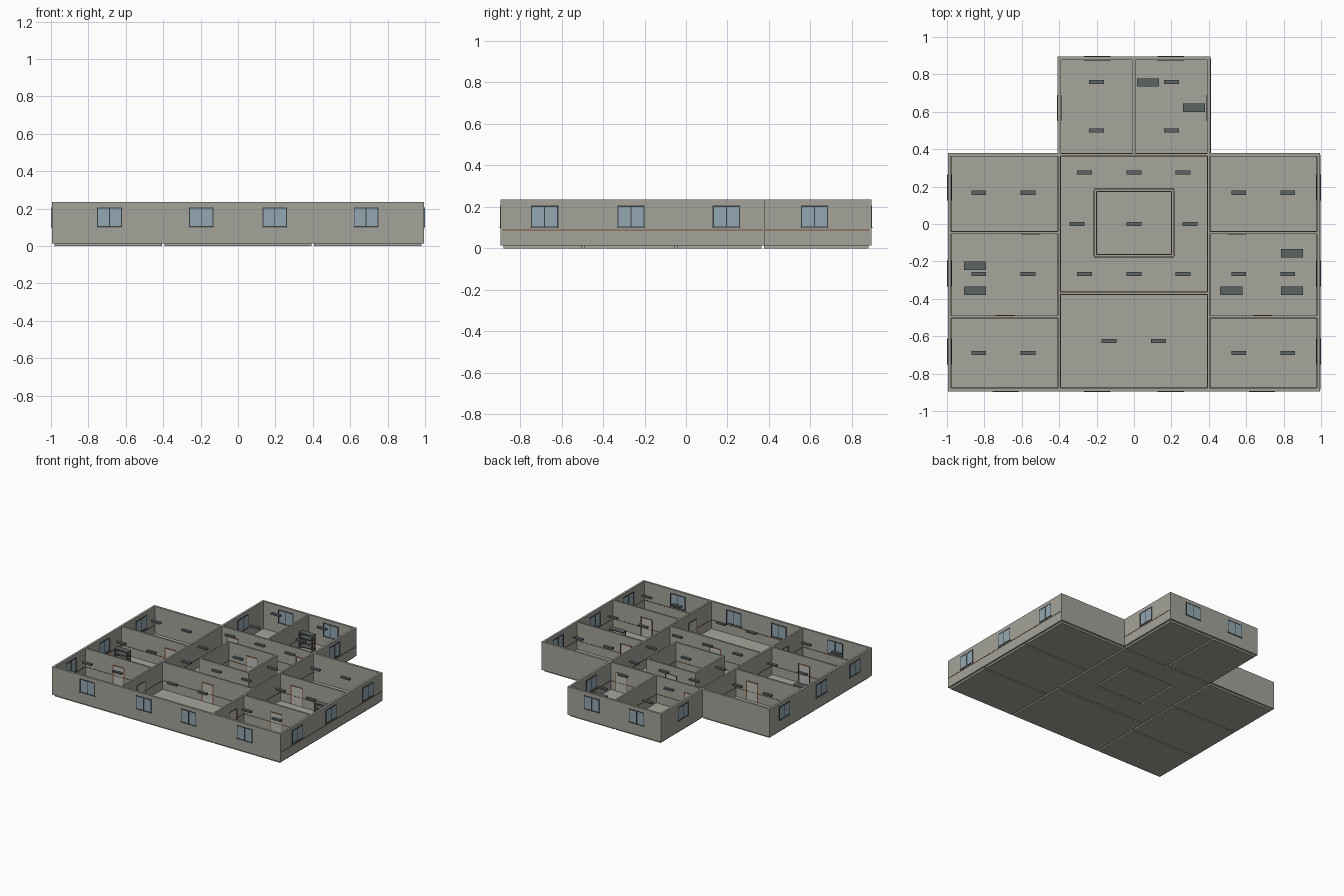
import bpy, bmesh
from mathutils import Matrix

if "Cube" in bpy.data.objects:
    bpy.data.objects.remove(bpy.data.objects["Cube"])


def material(name, rgb):
    m = bpy.data.materials.new(name)
    m.diffuse_color = (*rgb, 1)
    m.use_nodes = True
    m.node_tree.nodes["Principled BSDF"].inputs["Base Color"].default_value = m.diffuse_color
    return m


WALL = material("warm grey plaster", (0.37, 0.37, 0.33))
FLOOR = material("floor grey", (0.38, 0.38, 0.34))
DARK = material("dark slate", (0.11, 0.125, 0.125))
FRAME = material("frame charcoal", (0.045, 0.05, 0.055))
GLASS = material("blue grey glass", (0.29, 0.39, 0.45))
WOOD = material("brown wood", (0.2, 0.075, 0.035))
DOOR = material("pale door", (0.5, 0.5, 0.46))


def build(name, boxes, mat):
    """One object from boxes given as (x0, x1, y0, y1, z0, z1)."""
    bm = bmesh.new()
    for x0, x1, y0, y1, z0, z1 in boxes:
        mtx = Matrix.Translation(((x0 + x1) / 2, (y0 + y1) / 2, (z0 + z1) / 2))
        bmesh.ops.create_cube(bm, size=1, matrix=mtx @ Matrix.Diagonal((x1 - x0, y1 - y0, z1 - z0, 1)))
    me = bpy.data.meshes.new(name)
    bm.to_mesh(me)
    bm.free()
    me.materials.append(mat)
    ob = bpy.data.objects.new(name, me)
    bpy.context.collection.objects.link(ob)
    return ob


def along(axis, line, a, b, half, z0, z1):
    """Box running from a to b along an axis, centred on a wall line."""
    if axis == "x":
        return (a, b, line - half, line + half, z0, z1)
    return (line - half, line + half, a, b, z0, z1)


Z0, TOP, T = 0.014, 0.235, 0.0085
X, W, B, M, S = 0.987, 0.4, 0.886, 0.37, -0.886   # wall centre lines

# Walls: axis, line position, start, end
outer = [("x", S, -X - T, X + T), ("x", B, -W - T, W + T)]
inner = [("x", M, -W, W), ("y", 0, M, B), ("x", -0.37, -W, W),
         ("x", 0.18, -0.215, 0.215), ("x", -0.17, -0.215, 0.215)]
for s in (-1, 1):
    outer += [("y", s * X, S - T, M + T), ("y", s * W, M, B + T)]
    lo, hi = sorted((s * W, s * (X + T)))
    outer.append(("x", M, lo, hi))
    lo, hi = sorted((s * W, s * X))
    inner += [("y", s * W, S, M), ("x", -0.046, lo, hi), ("x", -0.497, lo, hi),
              ("y", s * 0.207, -0.17, 0.18)]
build("outer_walls", [along(*w, T, Z0, TOP) for w in outer], WALL)
build("inner_walls", [along(*w, T * 0.8, Z0, TOP) for w in inner], WALL)

# Separate floor slab for each room, leaving grooves below the walls
g = 0.006
rooms = [(-W, W, S, -0.37), (-W, 0, M, B), (0, W, M, B), (-0.207, 0.207, -0.17, 0.18)]
for s in (-1, 1):
    lo, hi = sorted((s * W, s * X))
    rooms += [(lo, hi, a, b) for a, b in ((S, -0.497), (-0.497, -0.046), (-0.046, M))]
slabs = [(a + g, b - g, c + g, d - g, 0, 0.02) for a, b, c, d in rooms]
# Corridor ring around the central room
h = 0.207 + g
slabs += [(-W + g, W - g, 0.18 + g, M - g, 0, 0.02), (-W + g, W - g, -0.37 + g, -0.17 - g, 0, 0.02),
          (-W + g, -h, -0.17 - g, 0.18 + g, 0, 0.02), (h, W - g, -0.17 - g, 0.18 + g, 0, 0.02)]
build("room_floors", slabs, FLOOR)

# Thin wooden rail on the inner walls and on both sides of the right wall
rails = [along(*w, T * 0.8 + 0.002, 0.087, 0.091) for w in inner]
rails += [along("y", X, S, M, T + 0.002, 0.087, 0.091),
          along("y", W, M, B, T + 0.002, 0.087, 0.091),
          along("y", -X + 0.003, S, M, T, 0.087, 0.091),
          along("x", S + 0.003, -X, X, T, 0.087, 0.091)]
build("wall_rails", rails, WOOD)

# Windows: axis, wall line, centre along the wall
windows = [("x", S, c) for c in (-0.687, -0.196, 0.196, 0.685)]
windows += [("x", B, c) for c in (-0.196, 0.196)]
for s in (-1, 1):
    windows += [("y", s * X, c) for c in (-0.682, -0.265, 0.195)] + [("y", s * W, 0.62)]
panes, frames, sills = [], [], []
for ax, line, c in windows:
    l, r, d, f = c - 0.066, c + 0.066, T + 0.003, 0.005
    panes.append(along(ax, line, l, r, T + 0.0015, 0.103, 0.205))
    frames += [along(ax, line, l, l + f, d, 0.103, 0.205),
               along(ax, line, r - f, r, d, 0.103, 0.205),
               along(ax, line, c - 0.002, c + 0.002, d, 0.103, 0.205),
               along(ax, line, l, r, d, 0.2, 0.206),
               along(ax, line, l, r, d, 0.102, 0.106)]
    sills.append(along(ax, line, l - 0.004, r + 0.004, T + 0.0045, 0.098, 0.102))
build("window_glass", panes, GLASS)
build("window_frames", frames, FRAME)
build("window_sills", sills, DARK)

# Doors: axis, wall line, centre along the wall
doors = [("x", 0.18, 0), ("x", -0.37, 0), ("x", M, -0.3), ("x", M, 0.3)]
for s in (-1, 1):
    doors += [("x", -0.497, s * 0.687), ("y", s * W, -0.645), ("x", -0.046, s * 0.55)]
leaves, jambs = [], []
for ax, line, c in doors:
    l, r, d = c - 0.045, c + 0.045, T + 0.001
    leaves.append(along(ax, line, l, r, T - 0.0005, 0.02, 0.165))
    jambs += [along(ax, line, l - 0.006, l, d, 0.02, 0.17),
              along(ax, line, r, r + 0.006, d, 0.02, 0.17),
              along(ax, line, l, r, d, 0.164, 0.17)]
build("door_leaves", leaves, DOOR)
build("door_frames", jambs, WOOD)

# Hanging light bars
lamps = [(x, y) for x in (-0.83, -0.567, 0.56, 0.822) for y in (0.167, -0.267, -0.69)]
lamps += [(x, y) for x in (-0.264, 0, 0.262) for y in (0.275, -0.267)]
lamps += [(x, 0) for x in (-0.305, 0, 0.3)] + [(-0.133, -0.625), (0.13, -0.625)]
lamps += [(x, y) for x in (-0.2, 0.2) for y in (0.5, 0.76)]
build("ceiling_lights", [(x - 0.04, x + 0.04, y - 0.011, y + 0.011, 0.22, 0.233)
                         for x, y in lamps], DARK)


def furniture(name, spots, levels):
    """Dark boards on wooden posts."""
    boards, posts = [], []
    for x, y in spots:
        boards += [(x - 0.059, x + 0.059, y - 0.022, y + 0.022, z - 0.008, z) for z in levels]
        posts += [(x + sx * 0.054 - 0.004, x + sx * 0.054 + 0.004,
                   y + sy * 0.017 - 0.004, y + sy * 0.017 + 0.004, 0.02, levels[-1] - 0.004)
                  for sx in (-1, 1) for sy in (-1, 1)]
    build(name + "_boards", boards, DARK)
    build(name + "_posts", posts, WOOD)


# Shelving units and desks
furniture("shelf", [(0.075, 0.757), (-0.85, -0.223), (0.845, -0.157)], (0.05, 0.085, 0.12, 0.155))
furniture("desk", [(0.32, 0.622), (-0.85, -0.357), (0.52, -0.357), (0.845, -0.357)], (0.045, 0.09))
